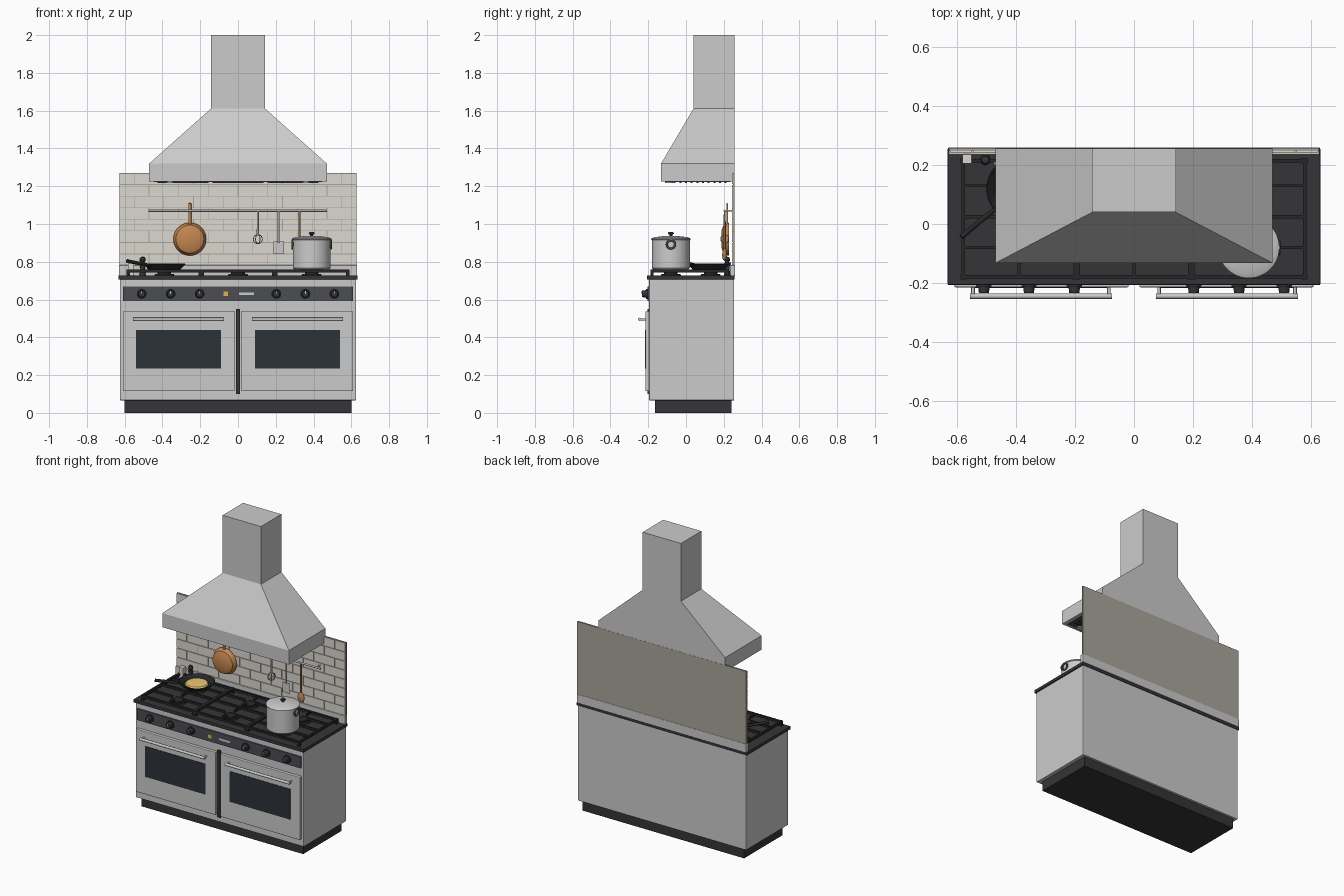
import bpy, bmesh, math
from mathutils import Vector, Matrix

if "Cube" in bpy.data.objects:
    bpy.data.objects.remove(bpy.data.objects["Cube"])


def mat(name, r, g, b):
    m = bpy.data.materials.new(name)
    m.diffuse_color = (r, g, b, 1)
    m.use_nodes = True
    m.node_tree.nodes["Principled BSDF"].inputs["Base Color"].default_value = m.diffuse_color
    return m


STEEL = mat("steel", .56, .57, .59)
BRIGHT = mat("bright_steel", .68, .69, .70)
BLACK = mat("black_enamel", .035, .036, .04)
IRON = mat("cast_iron", .02, .02, .022)
PANEL = mat("dark_panel", .07, .075, .085)
GLASS = mat("oven_glass", .025, .032, .04)
TILE = mat("cream_tile", .72, .69, .64)
GROUT = mat("grout", .40, .38, .33)
COPPER = mat("copper", .55, .24, .08)
WOOD = mat("wood", .45, .22, .09)
AMBER = mat("amber", .75, .45, .08)
FOOD = mat("pancake", .85, .58, .18)


def finish(name, bm, m, bevel=0, smooth=False):
    me = bpy.data.meshes.new(name)
    bmesh.ops.recalc_face_normals(bm, faces=bm.faces)
    bm.to_mesh(me)
    bm.free()
    ob = bpy.data.objects.new(name, me)
    bpy.context.collection.objects.link(ob)
    me.materials.append(m)
    if bevel:
        b = ob.modifiers.new("bevel", 'BEVEL')
        b.width, b.segments = bevel, 2
    if smooth:
        bpy.ops.object.select_all(action='DESELECT')
        ob.select_set(True)
        bpy.context.view_layer.objects.active = ob
        bpy.ops.object.shade_smooth_by_angle(angle=math.radians(35))
    return ob


def add_box(bm, x0, x1, y0, y1, z0, z1):
    mtx = Matrix.Translation(((x0 + x1) / 2, (y0 + y1) / 2, (z0 + z1) / 2)) @ Matrix.Diagonal((x1 - x0, y1 - y0, z1 - z0, 1))
    bmesh.ops.create_cube(bm, size=1, matrix=mtx)


def boxes(name, m, dims, bevel=0):
    bm = bmesh.new()
    for d in dims:
        add_box(bm, *d)
    return finish(name, bm, m, bevel)


def rods(name, m, segs, n=16):
    # each seg: start, end, start radius, end radius
    bm = bmesh.new()
    for a, b, r1, r2 in segs:
        a, b = Vector(a), Vector(b)
        d = b - a
        mtx = Matrix.Translation((a + b) / 2) @ d.to_track_quat('Z', 'Y').to_matrix().to_4x4()
        bmesh.ops.create_cone(bm, cap_ends=True, segments=n, radius1=r1, radius2=r2, depth=d.length, matrix=mtx)
    return finish(name, bm, m, smooth=True)


def lathe(name, m, profile, loc, rot=(0, 0, 0), n=40):
    bm = bmesh.new()
    vs = [bm.verts.new((r, 0, z)) for r, z in profile]
    es = [bm.edges.new(p) for p in zip(vs, vs[1:])]
    bmesh.ops.spin(bm, geom=vs + es, cent=(0, 0, 0), axis=(0, 0, 1), angle=2 * math.pi, steps=n)
    bmesh.ops.remove_doubles(bm, verts=bm.verts, dist=1e-5)
    ob = finish(name, bm, m, smooth=True)
    ob.location, ob.rotation_euler = loc, rot
    return ob


def torus(name, m, loc, rot, R, r):
    bpy.ops.mesh.primitive_torus_add(location=loc, rotation=rot, major_radius=R, minor_radius=r, major_segments=32, minor_segments=8)
    ob = bpy.context.object
    ob.name = name
    ob.data.materials.append(m)
    bpy.ops.object.shade_smooth()


# cabinet
boxes("plinth", BLACK, [(-.6, .6, -.165, .24, 0, .068)])
boxes("cabinet", STEEL, [(-.625, .625, -.195, .255, .066, .708)], .004)
boxes("cooktop", BLACK, [(-.633, .633, -.207, .258, .705, .727)], .003)
boxes("upstand", STEEL, [(-.63, .63, .235, .26, .725, .782)], .002)
boxes("control_panel", PANEL, [(-.61, .61, -.204, -.19, .592, .669)], .002)
boxes("indicator", AMBER, [(-.077, -.053, -.208, -.2, .618, .642)])
boxes("display_bar", BRIGHT, [(.005, .085, -.207, -.2, .623, .637)])
boxes("door_gap", BLACK, [(-.011, .011, -.205, -.19, .1, .55)])

# knobs
for i, x in enumerate((-.51, -.357, -.203, .203, .357, .51)):
    rods(f"knob_{i}", BLACK, [((x, -.2, .63), (x, -.212, .63), .026, .026),
                              ((x, -.212, .63), (x, -.234, .63), .02, .017)], 24)
    boxes(f"knob_pointer_{i}", BRIGHT, [(x - .002, x + .002, -.236, -.23, .63, .646)])

# oven doors
for side, s in (("left", -1), ("right", 1)):
    def span(a, b):
        return (min(s * a, s * b), max(s * a, s * b))
    boxes(f"{side}_door", STEEL, [(*span(.018, .61), -.215, -.19, .115, .537)], .004)
    boxes(f"{side}_window", GLASS, [(*span(.09, .54), -.218, -.21, .235, .44)], .001)
    rods(f"{side}_handle", BRIGHT, [((s * .075, -.245, .495), (s * .557, -.245, .495), .009, .009)] +
         [((s * x, -.21, .495), (s * x, -.245, .495), .006, .006) for x in (.085, .547)])

# burners and pan supports
for i, x in enumerate((-.39, 0, .39)):
    for j, y in enumerate((-.08, .13)):
        lathe(f"burner_{i}_{j}", IRON, [(0, 0), (.055, 0), (.05, .01), (.036, .01), (.036, .018), (.03, .022), (0, .022)], (x, y, .725), n=28)
    l, r, f, b, t = x - .19, x + .19, -.18, .215, .006
    z = (.744, .759)
    bars = [(l, r, y - t, y + t, *z) for y in (f, .025, b)]
    bars += [(v - t, v + t, f, b, *z) for v in (l, r)]
    for y in (-.08, .13):
        bars += [(l, x - .04, y - .005, y + .005, *z), (x + .04, r, y - .005, y + .005, *z)]
    for y0, y1 in ((f, -.12), (-.04, .09), (.17, b)):
        bars.append((x - .005, x + .005, y0, y1, *z))
    bars += [(v - .009, v + .009, y - .009, y + .009, .725, .759) for v in (l, r) for y in (f, b)]
    boxes(f"pan_support_{i}", IRON, bars)

# tiled splashback
boxes("splashback_board", GROUT, [(-.628, .628, .248, .258, .78, 1.27)])
rows, w, h, g = 8, .157, .49 / 8, .002
tiles = []
for k in range(rows):
    z0 = .78 + k * h
    x = -.628 - (w / 2 if k % 2 else 0)
    while x < .627:
        a, c = max(x, -.628) + g, min(x + w, .628) - g
        if c - a > .005:
            tiles.append((a, c, .243, .25, z0 + g, z0 + h - g))
        x += w
boxes("tiles", TILE, tiles)

# hood: lofted rectangles, then underside details
bm = bmesh.new()
rings = []
for hx, y0, z in ((.47, -.132, 1.226), (.47, -.132, 1.32), (.142, .04, 1.612), (.142, .04, 2.0)):
    rings.append([bm.verts.new(p) for p in ((-hx, y0, z), (hx, y0, z), (hx, .257, z), (-hx, .257, z))])
for a, c in zip(rings, rings[1:]):
    for i in range(4):
        bm.faces.new((a[i], a[(i + 1) % 4], c[(i + 1) % 4], c[i]))
bm.faces.new(rings[0])
bm.faces.new(rings[-1])
finish("hood", bm, STEEL)
boxes("hood_underside", PANEL, [(-.445, .445, -.11, .235, 1.222, 1.23)])
boxes("hood_filters", BLACK, [(x - .135, x + .135, y - .005, y + .005, 1.217, 1.225)
                              for x in (-.29, 0, .29) for y in [-.06 + .03 * k for k in range(10)]])
for i, x in enumerate((-.36, .36)):
    rods(f"hood_light_{i}", BRIGHT, [((x, -.09, 1.23), (x, -.09, 1.217), .022, .022)], 24)

# utensil rail
rods("utensil_rail", BRIGHT, [((-.475, .205, 1.07), (.47, .205, 1.07), .006, .006)] +
     [((x, .205, 1.07), (x, .246, 1.07), .005, .005) for x in (-.44, 0, .44)])

# hanging copper pan, open side to the wall
lathe("copper_pan", COPPER, [(0, .028), (.05, .026), (.074, .016), (.087, -.012), (.083, -.012), (.07, .012), (.05, .021), (0, .023)],
      (-.255, .215, .92), (math.pi / 2, 0, 0))
boxes("copper_pan_handle", COPPER, [(-.263, -.247, .214, .222, .995, 1.11)], .002)

# whisk
rods("whisk_handle", BRIGHT, [((.105, .205, 1.07), (.105, .205, .94), .005, .006)])
for i in range(3):
    torus(f"whisk_wire_{i}", BRIGHT, (.105, .205, .92), (math.pi / 2, 0, i * math.pi / 3), .024, .0022)

# spatula
rods("spatula_handle", BRIGHT, [((.215, .205, 1.07), (.215, .205, .9), .005, .005)])
boxes("spatula_blade", BRIGHT, [(.187, .243, .203, .207, .84, .908)], .001)

# wooden spoon
rods("spoon_handle", WOOD, [((.325, .205, 1.075), (.325, .205, .86), .005, .006)])
lathe("spoon_bowl", WOOD, [(0, -.036), (.018, -.028), (.025, -.008), (.022, .012), (.012, .028), (0, .036)],
      (.325, .205, .84), n=24).scale = (1, .55, 1)

# stock pot
P = (.39, -.08, .76)
lathe("stock_pot", BRIGHT, [(0, 0), (.094, 0), (.1, .007), (.1, .155), (.104, .157), (.104, .163), (.09, .17), (.03, .177), (0, .178)], P, n=48)
lathe("stock_pot_knob", BLACK, [(0, 0), (.008, 0), (.008, .007), (.016, .012), (.014, .02), (0, .023)], (P[0], P[1], .936), n=24)
for i, s in enumerate((-1, 1)):
    torus(f"stock_pot_handle_{i}", PANEL, (P[0] + s * .102, P[1], .892), (0, math.pi / 2, 0), .022, .0055)

# frying pan with pancake
F = (-.39, .12, .76)
lathe("frying_pan", IRON, [(0, 0), (.085, 0), (.112, .028), (.108, .03), (.083, .006), (0, .006)], F, n=48)
d = Vector((-.77, -.64, 0)).normalized()
a = Vector(F) + d * .106 + Vector((0, 0, .022))
rods("frying_pan_handle", IRON, [(a, a + d * .15 + Vector((0, 0, .022)), .008, .010)])
lathe("pancake", FOOD, [(0, 0), (.066, 0), (.072, .006), (.066, .013), (0, .016)], (F[0], F[1], .766), n=36)

# salt and pepper
boxes("salt_box", TILE, [(-.583, -.551, .205, .237, .727, .8)], .003)
lathe("pepper_mill", BLACK, [(0, 0), (.017, 0), (.012, .035), (.015, .065), (.009, .07), (.016, .082), (.012, .096), (0, .1)],
      (-.505, .218, .727), n=24)
